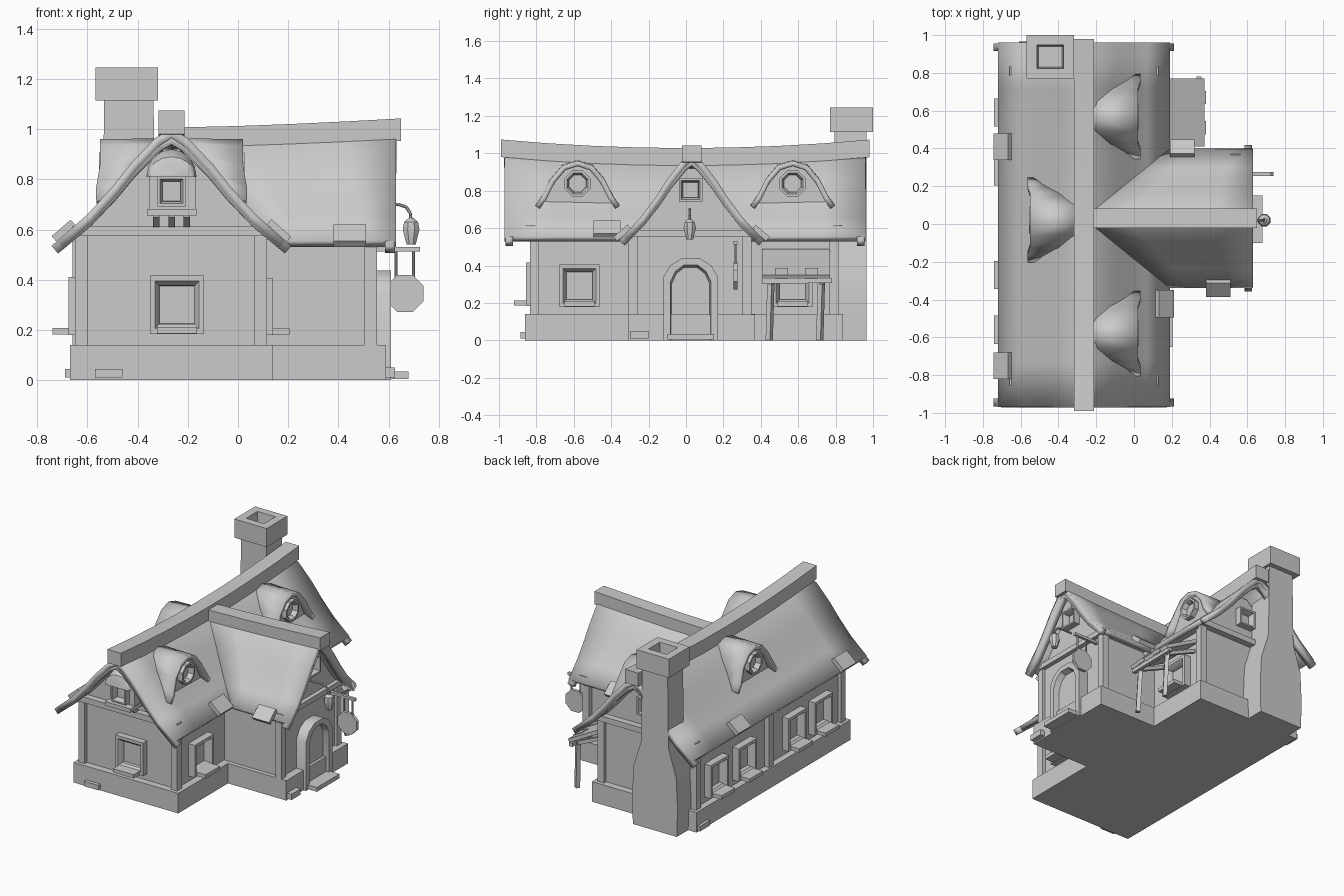
import bpy, bmesh, math
from mathutils import Vector, Matrix

if "Cube" in bpy.data.objects:
    bpy.data.objects.remove(bpy.data.objects["Cube"])

CX, CY = -0.265, 0.03      # ridge lines of main roof and wing roof
PROF = [(.455, .555), (.335, .66), (.24, .765), (.165, .86), (.065, .965), (0, 1.0)]
FULL = [(-d, z) for d, z in PROF] + [(d, z) for d, z in PROF[-2::-1]]
UP = Vector((0, 0, 1))


def mesh(name, verts, faces, solid=0):
    me = bpy.data.meshes.new(name)
    bm = bmesh.new()
    vs = [bm.verts.new(v) for v in verts]
    for f in faces:
        bm.faces.new([vs[i] for i in f])
    bm.normal_update()
    if solid:      # open roof sheets: face upwards
        flip = [f for f in bm.faces if f.normal.z < 0]
        bmesh.ops.reverse_faces(bm, faces=flip)
    else:
        bmesh.ops.recalc_face_normals(bm, faces=bm.faces)
    bm.to_mesh(me)
    bm.free()
    ob = bpy.data.objects.new(name, me)
    bpy.context.collection.objects.link(ob)
    if solid:
        m = ob.modifiers.new("thickness", 'SOLIDIFY')
        m.thickness, m.offset = solid, -1
    return ob


def loft(name, pts, levels, M):
    """Stack scaled copies of a 2D outline: levels = (scale x, scale y, depth)."""
    n = len(pts)
    V = [M @ Vector((x * sx, y * sy, d)) for sx, sy, d in levels for x, y in pts]
    F = [(k * n + i, k * n + (i + 1) % n, k * n + n + (i + 1) % n, k * n + n + i)
         for k in range(len(levels) - 1) for i in range(n)]
    F += [tuple(range(n)), tuple(range(len(V) - n, len(V)))]
    return mesh(name, V, F)


SQ = [(-1, -1), (1, -1), (1, 1), (-1, 1)]
OCT = [(math.cos(math.pi / 8 * (2 * i + 1)), math.sin(math.pi / 8 * (2 * i + 1))) for i in range(8)]


def facing(loc, n):
    """Local x = sideways, y = up, z = outward normal."""
    n = Vector(n)
    M = Matrix((UP.cross(n), UP, n)).transposed().to_4x4()
    return Matrix.Translation(loc) @ M


def box(name, a, b, rot=None):
    a, b = Vector(a), Vector(b)
    h = (b - a) / 2
    M = Matrix.Translation((a + b) / 2)
    if rot:
        M = M @ Matrix.Rotation(rot[0], 4, rot[1])
    return loft(name, SQ, [(h.x, h.y, -h.z), (h.x, h.y, h.z)], M)


def rod(name, p, q, r, pts=SQ):
    p, q = Vector(p), Vector(q)
    M = Matrix.Translation(p) @ (q - p).to_track_quat('Z', 'Y').to_matrix().to_4x4()
    return loft(name, pts, [(r, r, 0), (r, r, (q - p).length)], M)


def window(name, loc, n, w, h, sill=True, pts=SQ, d=.045):
    M = facing(loc, n)
    loft(name, pts, [(w, h, -.03), (w, h, d), (w * .82, h * .82, d),
                     (w * .66, h * .66, d * .5), (w * .64, h * .64, -.01)], M)
    if sill:
        s = loft(name + "_sill", SQ, [(w * .75, .013, 0), (w * .75, .013, .11)],
                 M @ Matrix.Translation((0, -h + .015, 0)))


def sag_main(y):
    return -.04 * (1 - (y / .97) ** 2)


def sag_wing(x):
    return -.04 + .035 * max(0, (x + .265) / .9) ** 1.5


def roof(name, wing, stations, k=1, dz=0, th=.035, valley=False):
    """Curved roof sheet along the given stations, sagging at the ridge."""
    V, n = [], len(FULL)
    for s in stations:
        for d, z in FULL:
            t = (z - .555) / .445
            if wing:
                x = s
                if valley:   # start on the main roof slope
                    x0 = CX + abs(d) - .01
                    x = x0 + (.63 - x0) * s
                V.append((x, CY + d * .81 * k, z + sag_wing(x) * t + dz))
            else:
                V.append((CX + d * k, s, z + sag_main(s) * t + dz))
    F = [(a * n + i, a * n + i + 1, a * n + n + i + 1, a * n + n + i)
         for a in range(len(stations) - 1) for i in range(n - 1)]
    return mesh(name, V, F, th)


# stone plinths, walls and attic gables
box("main_plinth", (-.67, -.86, 0), (.14, .84, .14))
box("wing_plinth", (.1, -.31, 0), (.59, .37, .139))
box("main_walls", (-.625, -.81, .13), (.09, .79, .58))
box("wing_walls", (.05, -.28, .13), (.535, .315, .57))
ATTIC = [(-.4, .56), (.4, .56), (.3, .65), (.15, .81), (.03, .92), (-.03, .92), (-.15, .81), (-.3, .65)]
loft("main_attic", ATTIC, [(1, 1, -.79), (1, 1, .81)], facing((CX, 0, 0), (0, -1, 0)))
loft("wing_attic", ATTIC, [(.81, 1, 0), (.81, 1, .535)], facing((0, CY, 0), (1, 0, 0)))

# timber posts and beams
for i, (x, y) in enumerate([(-.625, -.81), (.09, -.81), (-.625, .79), (.09, .79), (-.635, .0),
                            (.53, -.285), (.53, .325)]):
    box(f"post_{i}", (x - .025, y - .025, .13), (x + .025, y + .025, .58))
for y in (-.83, .81):
    box("gable_beam", (-.66, y - .025, .575), (.13, y + .025, .615))
box("wing_beam", (.51, -.31, .555), (.565, .37, .59))

# roofs, verge boards and ridge beams
ys = [-.97 + 1.93 * i / 8 for i in range(9)]
roof("main_roof", False, ys)
roof("wing_roof", True, [0, .25, .5, .75, 1], valley=True)
for a, b in ((-.965, -.925), (.915, .955)):
    roof("main_verge", False, [a, b], 1.05, -.02, .04)
roof("wing_verge", True, [.585, .625], 1.05, -.02, .04)
ridge = [(y, CX, 1.025 + sag_main(y) * 1.1) for y in [-.99 + 1.97 * i / 8 for i in range(9)]]
V = [(x + a * .052, y, z + b * .047) for y, x, z in ridge for a, b in SQ]
side = lambda m: [(k * 4 + i, k * 4 + (i + 1) % 4, k * 4 + 4 + (i + 1) % 4, k * 4 + 4 + i)
                  for k in range(m - 1) for i in range(4)] + [(0, 1, 2, 3), tuple(range(m * 4 - 4, m * 4))]
mesh("main_ridge", V, side(9))
V = [(x, CY + a * .052, 1.0 + sag_wing(x) + b * .045 + .002)
     for x in (-.22, 0, .22, .44, .65) for a, b in SQ]
mesh("wing_ridge", V, side(5))

# loose roof patches and plinth stones
S = math.radians(41)
for a, b, r in [((.11, -.495, .58), (.215, -.35, .61), (S, 'Y')),
                ((-.745, .34, .58), (-.645, .48, .61), (-S, 'Y')),
                ((-.745, -.82, .58), (-.645, -.68, .61), (-S, 'Y')),
                ((.38, -.39, .56), (.51, -.29, .59), (S, 'X')),
                ((.19, .35, .56), (.32, .45, .59), (-S, 'X'))]:
    box("roof_patch", a, b, r)
box("plinth_stone", (-.57, -.885, .01), (-.46, -.84, .045))
box("plinth_stone", (.55, -.3, .01), (.625, -.2, .05))
box("plinth_stone", (-.69, .72, .01), (-.64, .83, .045))

# eyebrow dormers with octagonal windows
BELL = [(-.225, .72), (-.19, .77), (-.145, .86), (-.08, .935), (0, .96),
        (.08, .935), (.145, .86), (.19, .77), (.225, .72)]


def roof_d(z):
    for (d0, z0), (d1, z1) in zip(PROF, PROF[1:]):
        if z <= z1:
            return d0 + (d1 - d0) * (z - z0) / (z1 - z0)
    return 0


for name, sx, cy in (("front", 1, -.58), ("back", 1, .57), ("left", -1, .02)):
    V = []
    for y, z in BELL:
        V += [(CX + sx * (.285 if abs(y) < .18 else .3), cy + y, z),
              (CX + sx * (roof_d(z + .03) - .02), cy + y, z + .004)]
    mesh(f"dormer_hood_{name}", V, [(2 * i, 2 * i + 1, 2 * i + 3, 2 * i + 2) for i in range(8)], .028)
    loft(f"dormer_face_{name}", BELL, [(.92, .985, .1), (.92, .985, .255)],
         facing((CX, cy, 0), (sx, 0, 0)))
    window(f"dormer_window_{name}", (CX + sx * .255, cy, .838), (sx, 0, 0), .075, .075, False, OCT, .035)

# ground floor windows
window("front_window", (-.243, -.81, .3), (0, -1, 0), .107, .116)
for y in (-.57, .57):
    window("right_window", (.095, y, .292), (1, 0, 0), .107, .113)
for y in (.59, .28, -.27, -.56):
    window("left_window", (-.63, y, .295), (-1, 0, 0), .1, .115)

# attic windows; the front one is a small bay with a hood
window("wing_attic_window", (.535, .025, .805), (1, 0, 0), .062, .062, False)
window("back_attic_window", (CX, .79, .76), (0, 1, 0), .062, .062, False)
box("bay_box", (-.355, -.9, .67), (-.17, -.8, .815))
window("bay_window", (CX, -.895, .752), (0, -1, 0), .055, .06, False)
box("bay_shelf", (-.362, -.95, .655), (-.166, -.8, .682))
for x in (-.325, CX, -.205):
    rod("bay_bracket", (x, -.82, .6), (x, -.9, .66), .013)
HOOD = [(math.cos(math.pi * i / 8), math.sin(math.pi * i / 8)) for i in range(9)]
loft("bay_hood", HOOD, [(.095, .11, 0), (.1, .11, .1), (.095, .08, .15), (.088, .03, .165)],
     facing((CX, -.8, .81), (0, -1, 0)))

# arched door and step
ARCH = [(-.145, 0), (.145, 0), (.145, .34), (.11, .4), (.05, .437), (-.05, .437), (-.11, .4), (-.145, .34)]
loft("door", ARCH, [(1, 1, -.04), (1, 1, .07), (.75, .92, .07), (.7, .89, .03)],
     facing((.54, .025, 0), (1, 0, 0)))
box("door_step", (.58, -.1, .005), (.68, .15, .035))

# chimney stack with hollow cap
loft("chimney", SQ, [(.17, .085, 0), (.175, .085, .2), (.165, .085, .41), (.105, .085, .6), (.098, .085, 1.14)],
     Matrix.Translation((-.435, .88, 0)))
loft("chimney_cap", SQ, [(.125, .115, 1.115), (.125, .115, 1.245), (.07, .062, 1.245), (.062, .055, 1.15)],
     Matrix.Translation((-.443, .885, 0)))

# lean-to awning beside the wing
box("awning", (.09, .41, .395), (.385, .77, .42), (math.radians(28), 'Y'))
for y in (.455, .725):
    rod("awning_post", (.34, y - .01, .0), (.325, y, .35), .014)
    rod("awning_brace", (.1, y, .42), (.345, y, .31), .012)
rod("awning_rail", (.345, .41, .315), (.345, .78, .32), .013)
for y in (.51, .67):
    box("awning_patch", (.3, y - .035, .345), (.38, y + .035, .37), (math.radians(28), 'Y'))

# lantern on a bent hook
hook = [(.55, .02, .70), (.64, .02, .70), (.67, .02, .69), (.687, .02, .665), (.69, .02, .62)]
for p, q in zip(hook, hook[1:]):
    rod("lantern_hook", p, q, .007, OCT)
loft("lantern", OCT, [(.02, .02, .54), (.036, .036, .6), (.03, .03, .63), (.012, .012, .645)],
     Matrix.Translation((.69, .02, 0)))

# hanging round sign
box("sign_arm", (.53, .255, .512), (.725, .275, .53))
for x in (.63, .7):
    rod("sign_chain", (x, .265, .4), (x, .265, .52), .006, OCT)
loft("sign_board", OCT, [(.08, .08, -.011), (.08, .08, .011)], facing((.665, .265, .345), (0, -1, 0)))

# keep edges crisp, curved roofs smooth
bpy.ops.object.select_all(action='SELECT')
bpy.context.view_layer.objects.active = bpy.context.selected_objects[0]
bpy.ops.object.shade_smooth_by_angle(angle=math.radians(35))
